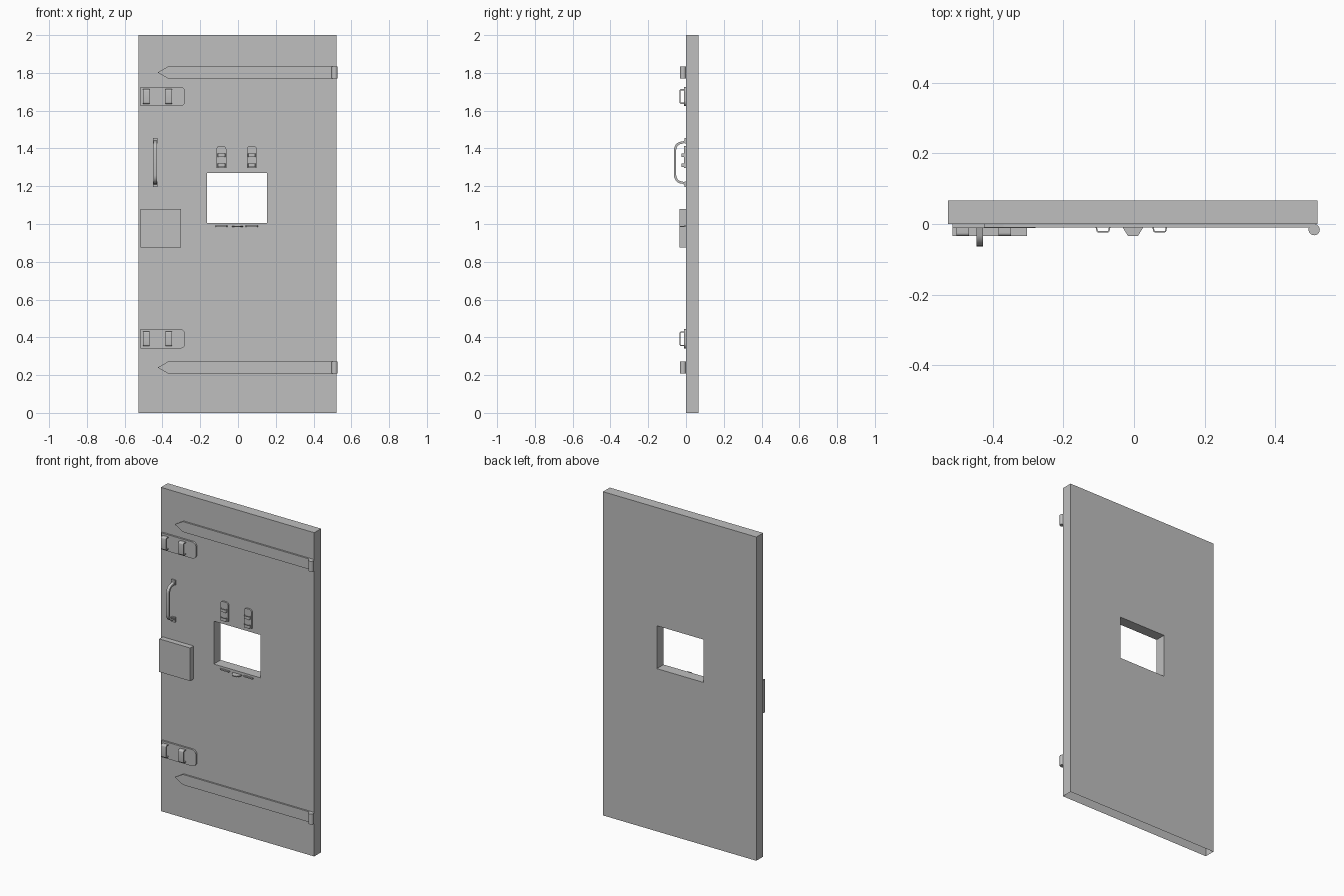
import bpy
import bmesh
from math import sin, cos, pi

cube = bpy.data.objects.get("Cube")
if cube:
    bpy.data.objects.remove(cube, do_unlink=True)

steel = bpy.data.materials.new("grey_steel")
steel.use_nodes = True
steel.diffuse_color = (0.52, 0.52, 0.52, 1)
steel.node_tree.nodes["Principled BSDF"].inputs["Base Color"].default_value = (0.52, 0.52, 0.52, 1)


def finish(name, bm, smooth=False):
    mesh = bpy.data.meshes.new(name)
    bm.to_mesh(mesh)
    bm.free()
    mesh.materials.append(steel)
    obj = bpy.data.objects.new(name, mesh)
    bpy.context.collection.objects.link(obj)
    if smooth:
        bpy.ops.object.select_all(action='DESELECT')
        obj.select_set(True)
        bpy.context.view_layer.objects.active = obj
        bpy.ops.object.shade_smooth_by_angle(angle=0.6)
    return obj


def prism(name, points, axis, start, end, smooth=False):
    """Extrude a 2D outline along an axis; x uses (z, y), y uses (x, z), z uses (x, y)."""
    place = {'x': lambda a, b, t: (t, b, a),
             'y': lambda a, b, t: (a, t, b),
             'z': lambda a, b, t: (a, b, t)}[axis]
    bm = bmesh.new()
    low = [bm.verts.new(place(a, b, start)) for a, b in points]
    high = [bm.verts.new(place(a, b, end)) for a, b in points]
    bm.faces.new(low)
    bm.faces.new(high)
    for i in range(len(points)):
        j = (i + 1) % len(points)
        bm.faces.new((low[i], low[j], high[j], high[i]))
    bmesh.ops.recalc_face_normals(bm, faces=bm.faces)
    return finish(name, bm, smooth)


def box(name, x, y, z):
    return prism(name, [(x[0], z[0]), (x[1], z[0]), (x[1], z[1]), (x[0], z[1])], 'y', *y)


def arc(cx, cy, r, a0, a1, steps=5):
    return [(cx + r * cos(a0 + (a1 - a0) * i / steps),
             cy + r * sin(a0 + (a1 - a0) * i / steps)) for i in range(steps + 1)]


def arch(u0, u1, base, depth, corner, slope):
    """Open bracket profile standing out toward the front."""
    a, b = u0 + slope, u1 - slope
    return ([(u0, base)]
            + arc(a + corner, corner - depth, corner, pi, 1.5 * pi)
            + arc(b - corner, corner - depth, corner, 1.5 * pi, 2 * pi)
            + [(u1, base)])


def staple(name, axis, u, span, depth, thick, corner, slope=0.0, base=-0.005):
    outer = arch(u[0], u[1], base, depth, corner, slope)
    inner = arch(u[0] + thick, u[1] - thick, base, depth - thick,
                 max(corner - thick, 0.002), slope)
    return prism(name, outer + inner[::-1], axis, *span, smooth=True)


# Door leaf: hollow slab with a window tunnel and an open underside
xs, zs = (-0.527, -0.165, 0.153, 0.521), (0, 1.005, 1.27, 2)
bm = bmesh.new()
grid = [[bm.verts.new((x, 0, z)) for x in xs] for z in zs]
for r in range(3):
    for c in range(3):
        if (r, c) != (1, 1):
            bm.faces.new((grid[r][c], grid[r][c + 1], grid[r + 1][c + 1], grid[r + 1][c]))
back = bmesh.ops.extrude_face_region(bm, geom=bm.faces[:], use_keep_orig=True)
for v in back["geom"]:
    if isinstance(v, bmesh.types.BMVert):
        v.co.y = 0.066
bmesh.ops.recalc_face_normals(bm, faces=bm.faces)
under = [f for f in bm.faces if all(v.co.z < 0.001 for v in f.verts)]
bmesh.ops.delete(bm, geom=under, context='FACES')
finish("door_leaf", bm)

# Strap hinges with barrels
for label, z in (("upper", 1.802), ("lower", 0.24)):
    h = 0.032
    prism(label + "_hinge_strap",
          [(-0.425, z), (-0.37, z - h), (0.51, z - h), (0.51, z + h), (-0.37, z + h)],
          'y', -0.01, 0)
    prism(label + "_hinge_barrel", arc(0.511, -0.016, 0.016, 0, 2 * pi, 20)[:-1],
          'z', z - h, z + h, smooth=True)

# Bolt plates with two staples each
for label, z in (("upper", 1.675), ("lower", 0.392)):
    h, r = 0.051, 0.026
    right = -0.28
    outline = ([(-0.515, z + h), (-0.515, z - h)]
               + arc(right - r, z - h + r, r, -pi / 2, 0)
               + arc(right - r, z + h - r, r, 0, pi / 2))
    prism(label + "_bolt_plate", outline, 'y', -0.011, 0)
    for side, x in (("outer", -0.486), ("inner", -0.367)):
        staple(label + "_" + side + "_bolt_staple", 'x', (z - 0.039, z + 0.039),
               (x - 0.018, x + 0.018), 0.034, 0.006, 0.009)

# Pull handle with feet
staple("pull_handle", 'x', (1.205, 1.445), (-0.447, -0.428), 0.064, 0.012, 0.045, 0.008, 0)
for label, z in (("upper", 1.44), ("lower", 1.21)):
    box(label + "_handle_foot", (-0.45, -0.425), (-0.009, 0), (z - 0.015, z + 0.015))

# Lock case
box("lock_case", (-0.515, -0.303), (-0.034, 0), (0.876, 1.08))

# Window shutter keepers above the opening
for label, x in (("right", -0.088), ("left", 0.073)):
    w, r = 0.026, 0.016
    outline = ([(x - w, 1.297), (x + w, 1.297)]
               + arc(x + w - r, 1.413 - r, r, 0, pi / 2)
               + arc(x - w + r, 1.413 - r, r, pi / 2, pi))
    prism(label + "_keeper_plate", outline, 'y', -0.01, 0)
    for place, z in (("upper", 1.364), ("lower", 1.31)):
        staple(label + "_" + place + "_keeper_staple", 'z', (x - 0.022, x + 0.022),
               (z - 0.009, z + 0.009), 0.024, 0.004, 0.006, 0.003)
    # Thin ledges below the opening
    prism(label + "_sill_ledge", [(x - 0.032, 0), (x + 0.032, 0), (x + 0.028, -0.01), (x - 0.028, -0.01)],
          'z', 0.985, 0.992)

# Centre sill catch
prism("sill_catch", [(-0.032, 0), (-0.032, -0.01), (-0.017, -0.034), (0.011, -0.034), (0.026, -0.01), (0.026, 0)],
      'z', 0.983, 0.989)
